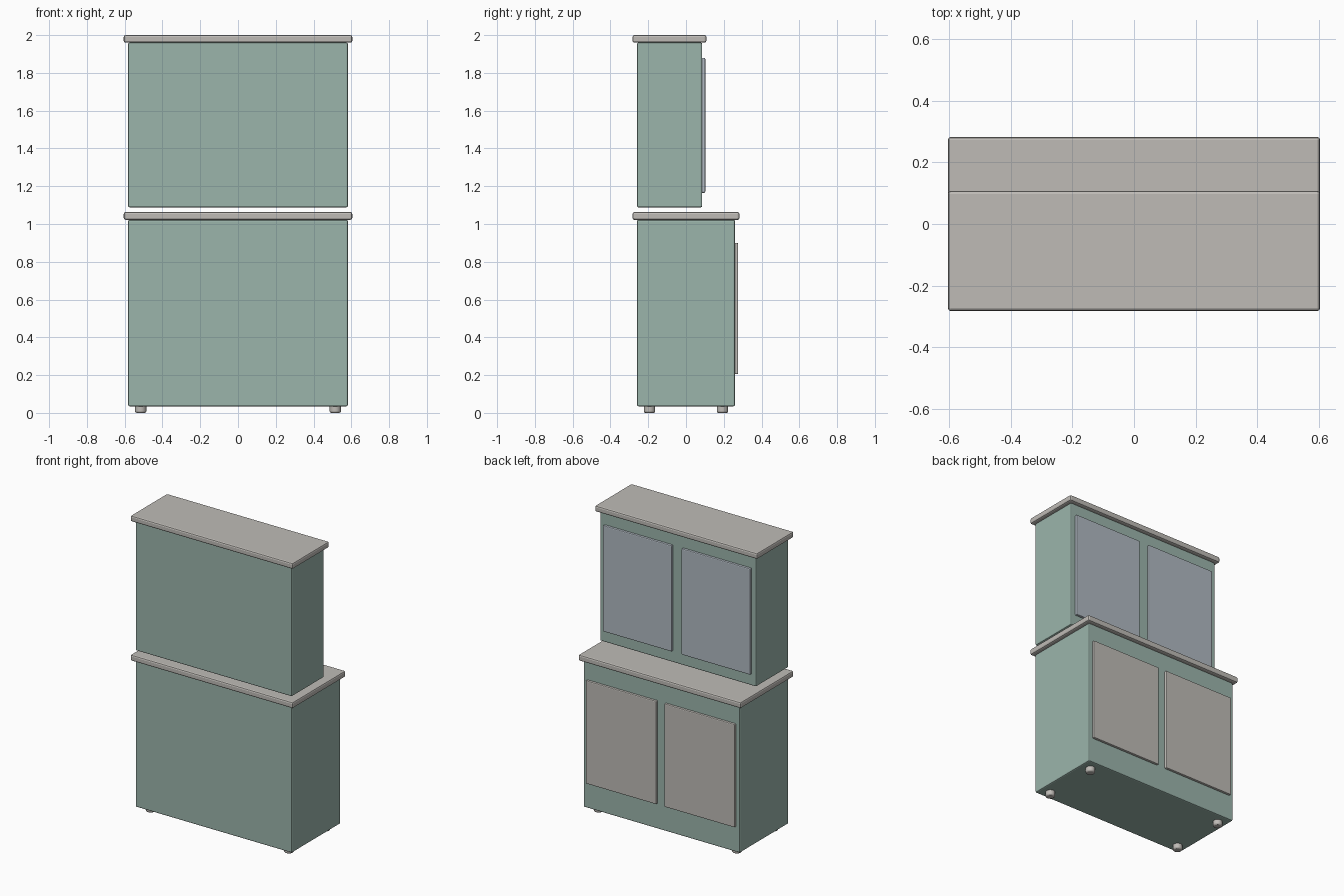
import bpy

if "Cube" in bpy.data.objects:
    bpy.data.objects.remove(bpy.data.objects["Cube"])


def material(name, rgb):
    m = bpy.data.materials.new(name)
    m.diffuse_color = (*rgb, 1)
    m.use_nodes = True
    m.node_tree.nodes["Principled BSDF"].inputs["Base Color"].default_value = m.diffuse_color
    return m


GREEN = material("painted_green", (0.33, 0.46, 0.41))
STONE = material("warm_grey", (0.52, 0.50, 0.47))
GLASS = material("blue_grey", (0.44, 0.49, 0.54))


def finish(o, name, mat, bevel):
    o.name = name
    if mat:
        o.data.materials.append(mat)
    b = o.modifiers.new("bevel", 'BEVEL')
    b.width, b.segments, b.limit_method = bevel, 2, 'ANGLE'
    return o


def box(name, x, y, z, mat, bevel):
    """Bevelled box from (min, max) ranges."""
    ranges = (x, y, z)
    bpy.ops.mesh.primitive_cube_add(size=1, location=[(a + b) / 2 for a, b in ranges])
    o = bpy.context.object
    o.scale = [b - a for a, b in ranges]
    bpy.ops.object.transform_apply(location=False, rotation=False, scale=True)
    return finish(o, name, mat, bevel)


# Cabinet bodies, with a small gap between worktop and upper cabinet
box("lower_body", (-0.582, 0.582), (-0.26, 0.26), (0.035, 1.022), GREEN, 0.008)
box("upper_body", (-0.582, 0.582), (-0.26, 0.086), (1.088, 1.96), GREEN, 0.008)

# Overhanging worktop and top board
box("worktop", (-0.605, 0.605), (-0.283, 0.283), (1.022, 1.063), STONE, 0.01)
box("top_board", (-0.605, 0.605), (-0.283, 0.108), (1.96, 2.0), STONE, 0.01)

# Pairs of door panels on the +y side, and feet
for side, s in (("left", -1), ("right", 1)):
    c = 0.2925 * s
    box(f"lower_door_{side}", (c - 0.263, c + 0.263), (0.255, 0.276), (0.205, 0.90), STONE, 0.006)
    box(f"upper_door_{side}", (c - 0.256, c + 0.256), (0.081, 0.102), (1.165, 1.88), GLASS, 0.006)
    for end, y in (("front", -0.193), ("back", 0.193)):
        bpy.ops.mesh.primitive_cylinder_add(vertices=16, radius=0.03, depth=0.04,
                                            location=(0.515 * s, y, 0.02))
        finish(bpy.context.object, f"foot_{end}_{side}", STONE, 0.008)
        bpy.ops.object.shade_smooth_by_angle()
